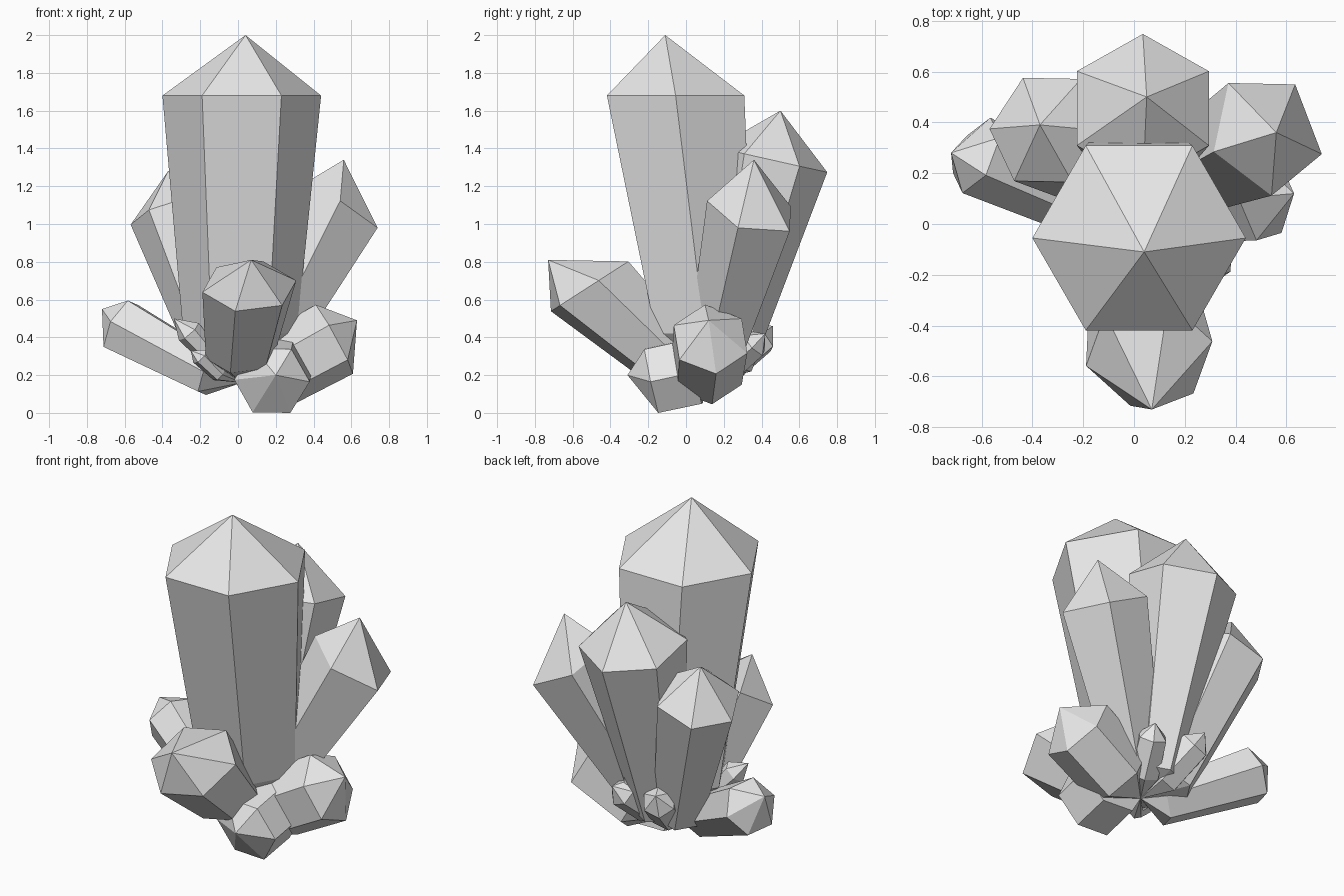
import bpy, bmesh
from math import cos, sin, radians, tau
from mathutils import Vector

if "Cube" in bpy.data.objects:
    bpy.data.objects.remove(bpy.data.objects["Cube"])

# Single stone colour
stone = bpy.data.materials.new("grey_stone")
stone.use_nodes = True
stone.diffuse_color = (0.8, 0.8, 0.8, 1)
stone.node_tree.nodes["Principled BSDF"].inputs["Base Color"].default_value = (0.8, 0.8, 0.8, 1)

# Common point where all crystals grow together
ROOT = Vector((0.02, 0.08, 0.16))


def crystal(name, base, base_radius, shoulder, radius, apex, twist=0, sides=6, normal=None):
    """Tapered prism from base to shoulder, pointed cap, lower end drawn into the root."""
    base, shoulder, apex = Vector(base), Vector(shoulder), Vector(apex)
    axis = Vector(normal) if normal else shoulder - base
    turn = Vector((0, 0, 1)).rotation_difference(axis.normalized())
    bm = bmesh.new()

    def ring(centre, r):
        verts = []
        for i in range(sides):
            a = radians(twist) + tau * i / sides
            p = centre + turn @ Vector((r * cos(a), r * sin(a), 0))
            p.z = max(p.z, 0)
            verts.append(bm.verts.new(p))
        return verts

    low, high = ring(base, base_radius), ring(shoulder, radius)
    tip, root = bm.verts.new(apex), bm.verts.new(ROOT)
    for i in range(sides):
        j = (i + 1) % sides
        bm.faces.new((low[j], low[i], root))
        bm.faces.new((low[i], low[j], high[j], high[i]))
        bm.faces.new((high[i], high[j], tip))
    bmesh.ops.recalc_face_normals(bm, faces=bm.faces)
    mesh = bpy.data.meshes.new(name)
    bm.to_mesh(mesh)
    bm.free()
    mesh.materials.append(stone)
    bpy.context.collection.objects.link(bpy.data.objects.new(name, mesh))


# Tall crystals
crystal("main_crystal", (0.01, 0.1, 0.42), 0.3, (0.02, -0.055, 1.68), 0.42,
        (0.04, -0.11, 2), normal=(0, 0, 1))
crystal("back_crystal", (0.03, 0.21, 0.25), 0.14, (0.035, 0.455, 1.34), 0.3,
        (0.05, 0.5, 1.6), twist=30)
crystal("back_left_crystal", (0.12, 0.15, 0.28), 0.15, (0.52, 0.355, 1.07), 0.25,
        (0.56, 0.36, 1.34), twist=-16, sides=5)
crystal("back_right_crystal", (-0.08, 0.18, 0.25), 0.15, (-0.34, 0.37, 1.07), 0.24,
        (-0.37, 0.39, 1.28), twist=-3)

# Low crystals spreading outwards
crystal("front_crystal", (0.015, -0.12, 0.31), 0.19, (0.06, -0.51, 0.67), 0.255,
        (0.07, -0.73, 0.81), twist=13, normal=(0, -0.54, 0.84))
crystal("low_right_crystal", (-0.14, 0.05, 0.2), 0.125, (-0.62, 0.27, 0.46), 0.16,
        (-0.72, 0.28, 0.55), twist=15)
crystal("low_left_crystal", (0.2, 0.11, 0.22), 0.2, (0.51, 0.13, 0.39), 0.21,
        (0.63, 0.12, 0.49), twist=10)
crystal("low_front_crystal", (0.19, 0.05, 0.22), 0.2, (0.18, -0.18, 0.17), 0.2,
        (0.2, -0.31, 0.2), twist=-4)

# Small shards between the large crystals
crystal("right_shard", (-0.1, -0.05, 0.25), 0.05, (-0.26, -0.1, 0.43), 0.07, (-0.34, -0.11, 0.5))
crystal("front_shard", (-0.1, -0.1, 0.2), 0.04, (-0.2, -0.15, 0.3), 0.05, (-0.25, -0.17, 0.33))
crystal("back_left_shard", (0.1, 0.2, 0.23), 0.09, (0.17, 0.36, 0.37), 0.085, (0.2, 0.42, 0.42))
crystal("back_shard", (-0.03, 0.21, 0.24), 0.1, (-0.1, 0.4, 0.4), 0.095, (-0.12, 0.46, 0.46))
